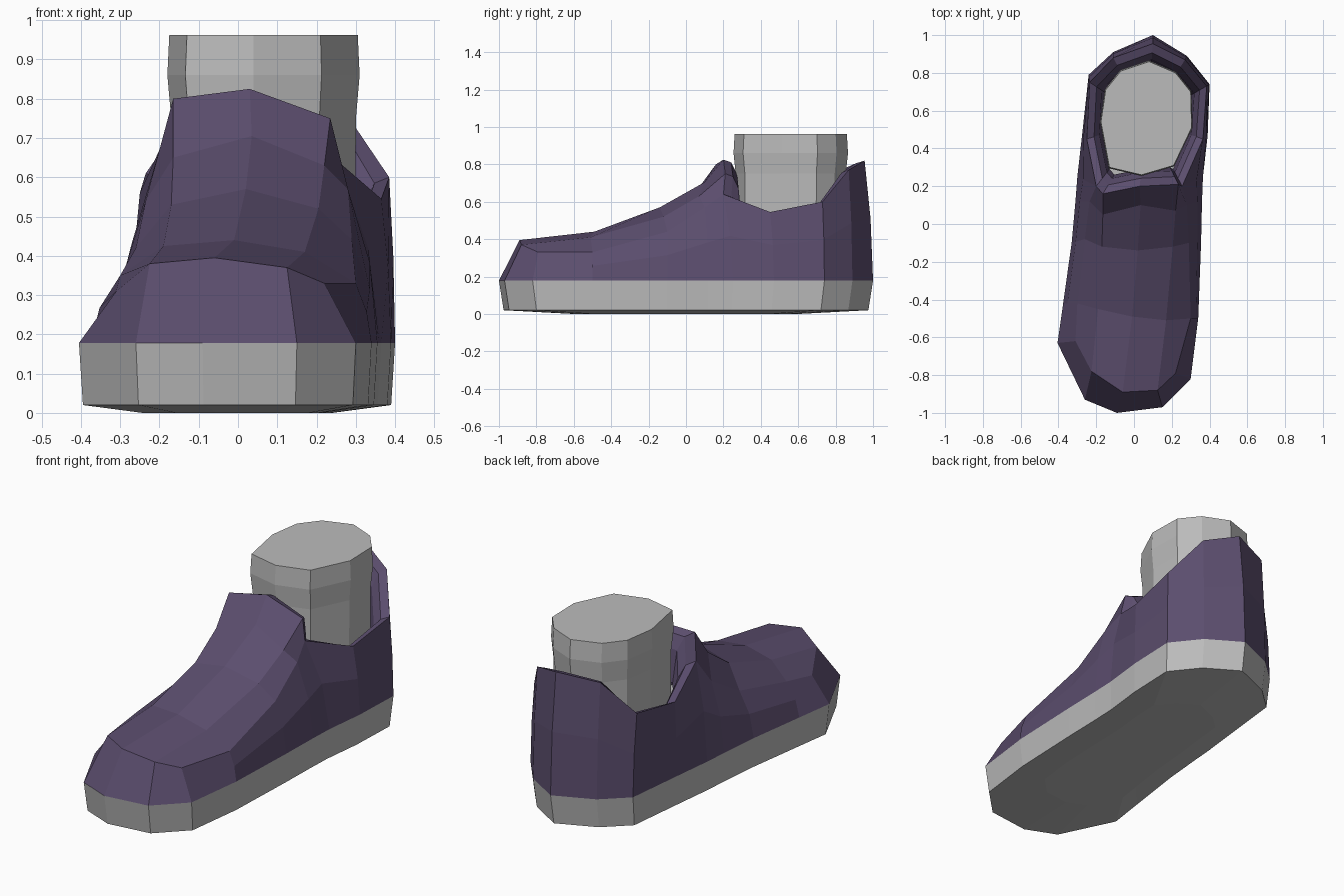
import bpy
import bmesh
from mathutils import Vector

cube = bpy.data.objects.get("Cube")
if cube:
    bpy.data.objects.remove(cube, do_unlink=True)


def make_material(name, colour):
    mat = bpy.data.materials.new(name)
    mat.use_nodes = True
    mat.diffuse_color = colour
    mat.node_tree.nodes["Principled BSDF"].inputs["Base Color"].default_value = colour
    return mat


def finish(name, bm, mat):
    bmesh.ops.recalc_face_normals(bm, faces=bm.faces[:])
    mesh = bpy.data.meshes.new(name)
    bm.to_mesh(mesh)
    bm.free()
    mesh.materials.append(mat)
    obj = bpy.data.objects.new(name, mesh)
    bpy.context.scene.collection.objects.link(obj)
    return obj


def bridge(bm, lower, upper, closed=True):
    count = len(lower)
    for i in range(count if closed else count - 1):
        j = (i + 1) % count
        bm.faces.new((lower[i], lower[j], upper[j], upper[i]))


def stacked_rings(name, outline, centre, levels, mat):
    """Closed solid from one outline repeated at (height, scale) levels."""
    bm = bmesh.new()
    cx, cy = centre
    rings = [[bm.verts.new((cx + (x - cx) * s, cy + (y - cy) * s, z)) for x, y in outline]
             for z, s in levels]
    for lower, upper in zip(rings, rings[1:]):
        bridge(bm, lower, upper)
    bm.faces.new(rings[0])
    bm.faces.new(rings[-1])
    return finish(name, bm, mat)


purple = make_material("dark purple", (0.105, 0.075, 0.155, 1))
grey = make_material("light grey", (0.5, 0.5, 0.5, 1))

SOLE_TOP = 0.178

# Footprint: toe from left to right, then sides and heel from left to right
toe = [(.30, -.82), (.15, -.97), (-.09, -1), (-.26, -.93), (-.405, -.63)]
sides = [(.34, -.5), (.355, -.1), (.36, .12), (.365, .25), (.39, .47), (.4, .74),
         (.28, .89), (.1, 1), (-.11, .91), (-.24, .79), (-.275, .47),
         (-.3, .25), (-.31, .12), (-.33, -.1), (-.375, -.42)]

# Sole
stacked_rings("sole", sides + toe[::-1], (0, 0),
              [(0, .6), (.02, .975), (SOLE_TOP, 1)], grey)

# Leg
leg = [(.08, .86), (.22, .8), (.3, .7), (.305, .51), (.21, .31),
       (.04, .26), (-.13, .3), (-.175, .54), (-.15, .71), (-.07, .81)]
stacked_rings("leg", leg, (.07, .55), [(.4, .97), (.75, .98), (.86, 1.02), (.962, 1)], grey)

# Upper: rows across the top of the foot, from toe cap to tongue
rows = [
    [(.22, -.79, .33), (.125, -.88, .37), (-.06, -.89, .395), (-.225, -.78, .38), (-.31, -.62, .31)],
    [(.3, -.5, .33), (.17, -.51, .41), (-.01, -.49, .44), (-.19, -.45, .425), (-.3, -.42, .35)],
    [(.29, -.1, .44), (.205, -.12, .52), (.02, -.14, .57), (-.17, -.12, .53), (-.26, -.08, .42)],
    [(.28, .1, .57), (.22, .07, .63), (.035, .1, .705), (-.165, .05, .65), (-.235, .12, .54)],
    [(.255, .2, .64), (.235, .21, .75), (.03, .2, .825), (-.165, .16, .8), (-.2, .2, .67)],
]
# Collar edge round the heel, left to right
heel = [(.365, .45, .545), (.385, .73, .6), (.27, .87, .77), (.1, .955, .82),
        (-.11, .88, .79), (-.235, .75, .61), (-.25, .45, .56)]

bm = bmesh.new()
toe_edge = [bm.verts.new((x, y, SOLE_TOP)) for x, y in toe]
side_edge = [bm.verts.new((x, y, SOLE_TOP)) for x, y in sides]
grid = [[bm.verts.new(p) for p in row] for row in rows]
heel_edge = [bm.verts.new(p) for p in heel]

# Toe cap, vamp and tongue
for front, back in zip([toe_edge] + grid, grid):
    bridge(bm, front, back, closed=False)

# Side and heel walls, with a slightly bulging middle line
body = grid[1:]
top_edge = [row[0] for row in body] + heel_edge + [row[-1] for row in reversed(body)]
middle = []
for low, high in zip(side_edge, top_edge):
    p = low.co.lerp(high.co, .3)
    p.z = low.co.z + (high.co.z - low.co.z) * .52
    middle.append(bm.verts.new(p))
bridge(bm, side_edge, middle, closed=False)
bridge(bm, middle, top_edge, closed=False)
for end in (0, -1):
    bm.faces.new((toe_edge[end], side_edge[end], middle[end], top_edge[end], grid[0][end]))

# Collar rim and lining
ring = [grid[-1][0]] + heel_edge + grid[-1][:0:-1]
centre = Vector((.07, .55, 0))
previous = ring
for scale, drop in ((.88, .015), (.79, .08), (.74, .25)):
    inner = []
    for v in ring:
        p = centre.lerp(v.co, scale)
        p.z = v.co.z - drop
        inner.append(bm.verts.new(p))
    bridge(bm, previous, inner)
    previous = inner
finish("shoe_upper", bm, purple)
